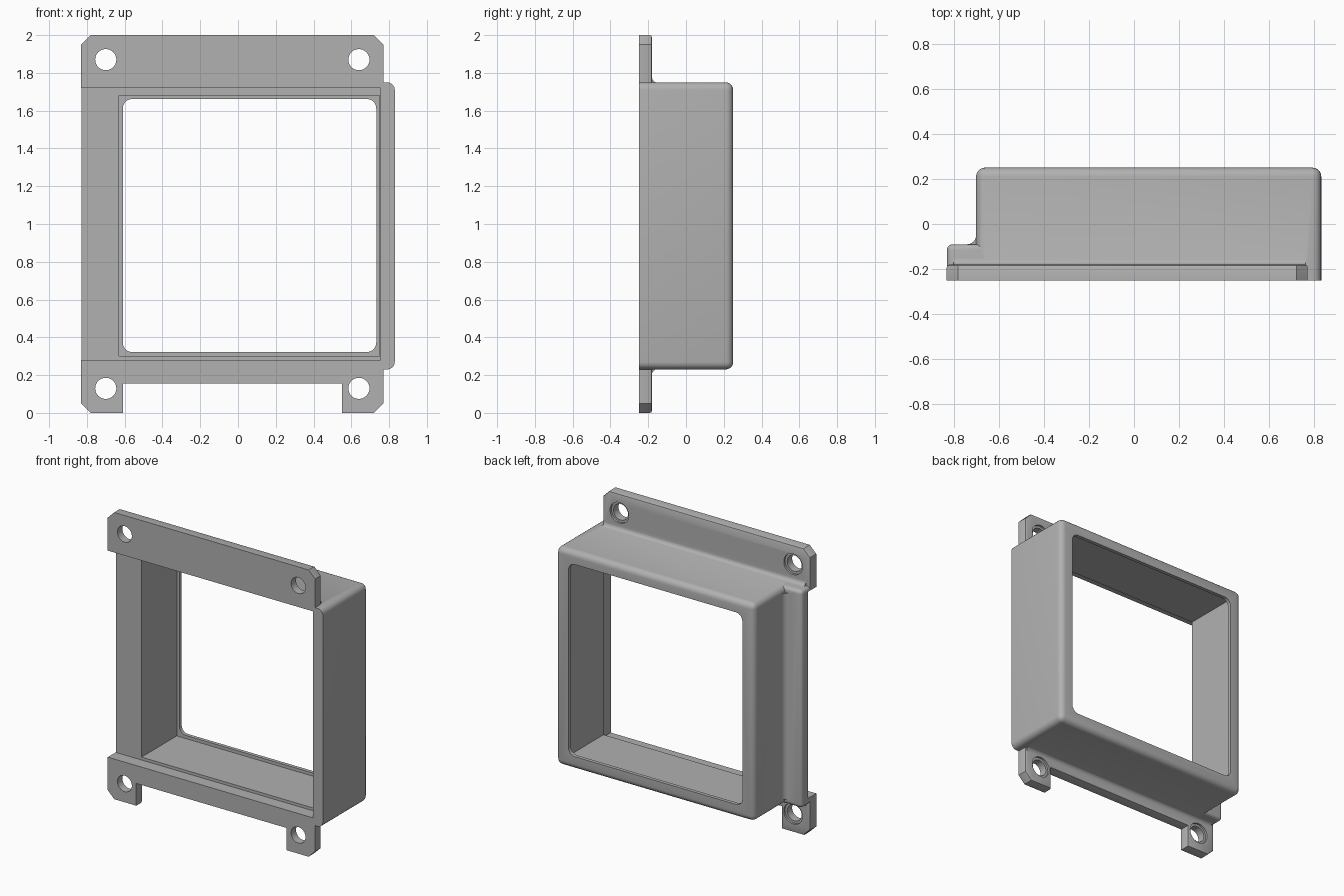
import bpy, bmesh, math

cube = bpy.data.objects.get("Cube")
if cube:
    bpy.data.objects.remove(cube, do_unlink=True)

gray = bpy.data.materials.new("medium_gray")
gray.use_nodes = True
colour = (0.44, 0.44, 0.44, 1)
gray.diffuse_color = colour
gray.node_tree.nodes["Principled BSDF"].inputs["Base Color"].default_value = colour

FRONT, BACK = -0.25, 0.25
PLATE_BACK, FLANGE_BACK = -0.18, -0.09
LEFT, RIGHT = -0.83, 0.83


def prism(name, points, axis, lo, hi, radius=0, pick=None, segments=5):
    """Extrude a 2D profile along an axis; round the edges chosen by pick."""
    place = {"x": lambda a, b, t: (t, a, b),
             "y": lambda a, b, t: (a, t, b),
             "z": lambda a, b, t: (a, b, t)}[axis]
    bm = bmesh.new()
    rings = [[bm.verts.new(place(a, b, t)) for a, b in points] for t in (lo, hi)]
    n = len(points)
    for i in range(n):
        j = (i + 1) % n
        bm.faces.new((rings[0][i], rings[0][j], rings[1][j], rings[1][i]))
    for ring in rings:
        bm.faces.new(ring)
    bmesh.ops.recalc_face_normals(bm, faces=bm.faces)
    if radius:
        edges = [e for e in bm.edges if pick(*(v.co for v in e.verts))]
        bmesh.ops.bevel(bm, geom=edges, offset=radius, segments=segments,
                        profile=0.5, affect="EDGES")
    mesh = bpy.data.meshes.new(name)
    bm.to_mesh(mesh)
    bm.free()
    mesh.materials.append(gray)
    ob = bpy.data.objects.new(name, mesh)
    bpy.context.collection.objects.link(ob)
    return ob


def box(name, x0, x1, y0, y1, z0, z1, radius=0, pick=None):
    return prism(name, [(x0, z0), (x1, z0), (x1, z1), (x0, z1)], "y", y0, y1, radius, pick)


def combine(target, other, operation):
    mod = target.modifiers.new(other.name, "BOOLEAN")
    mod.operation, mod.solver, mod.object = operation, "EXACT", other
    bpy.context.view_layer.objects.active = target
    bpy.ops.object.modifier_apply(modifier=mod.name)
    bpy.data.objects.remove(other, do_unlink=True)


def fillet(a, b, da, db, r, sink=0.01):
    """Concave corner profile, sunk slightly into both neighbours."""
    arc = [(a + da * r * (1 - math.cos(t)), b + db * r * (1 - math.sin(t)))
           for t in (math.pi / 2 * i / 6 for i in range(7))]
    return ([(a - da * sink, b - db * sink), (a - da * sink, arc[0][1])] + arc
            + [(arc[-1][0], b - db * sink)])


def circle(cx, cz, r):
    return [(cx + r * math.cos(math.tau * i / 32), cz + r * math.sin(math.tau * i / 32))
            for i in range(32)]


# Mounting plate with clipped corners and a notch between the lower tabs
c, px = 0.05, 0.77
outline = [(LEFT + c, 0), (-0.61, 0), (-0.61, 0.155), (0.55, 0.155), (0.55, 0), (px - c, 0),
           (px, c), (px, 2 - c), (px - c, 2), (LEFT + c, 2), (LEFT, 2 - c), (LEFT, c)]
frame = prism("mounting_frame", outline, "y", -0.30, PLATE_BACK, 0.012,
              lambda p, q: min(p.y, q.y) > PLATE_BACK - 0.001, 2)

# Deep housing, rounded everywhere but the front
combine(frame, box("housing", -0.70, RIGHT, -0.32, BACK, 0.23, 1.75, 0.04,
                   lambda p, q: max(p.y, q.y) > 0), "UNION")

# Side flange beside the housing
combine(frame, box("side_flange", LEFT + 0.001, -0.5, -0.34, FLANGE_BACK, 0.232, 1.748, 0.025,
                   lambda p, q: max(p.y, q.y) > -0.2 and min(p.x, q.x) < -0.8), "UNION")

# Concave blends from the housing to the plate and flange
for z, dz in ((1.748, 1), (0.232, -1)):
    combine(frame, prism("blend", fillet(PLATE_BACK, z, 1, dz, 0.03), "x", -0.80, 0.76), "UNION")
combine(frame, prism("side_blend", fillet(-0.70, FLANGE_BACK, -1, 1, 0.04), "z", 0.272, 1.708),
        "UNION")

# Flat front, then the shallow recess open at one side
combine(frame, box("front_trim", -1, 1, -0.5, FRONT, -0.1, 2.1), "DIFFERENCE")
combine(frame, box("recess", -1, 0.755, -0.4, -0.163, 0.28, 1.72), "DIFFERENCE")

# Inner cavity and the slightly smaller rounded rear opening
combine(frame, box("cavity", -0.63, 0.75, -0.42, 0.225, 0.30, 1.68), "DIFFERENCE")
combine(frame, box("rear_opening", -0.61, 0.732, 0.1, 0.4, 0.322, 1.662, 0.05,
                   lambda p, q: abs(p.y - q.y) > 0.1), "DIFFERENCE")

# Screw holes with an eased rim at the back
for x in (-0.70, 0.64):
    for z in (0.13, 1.87):
        combine(frame, prism("hole", circle(x, z, 0.056), "y", -0.4, -0.1), "DIFFERENCE")
        combine(frame, prism("hole_rim", circle(x, z, 0.072), "y", PLATE_BACK - 0.015, -0.12),
                "DIFFERENCE")

bpy.ops.object.select_all(action="DESELECT")
frame.select_set(True)
bpy.context.view_layer.objects.active = frame
bpy.ops.object.shade_smooth_by_angle(angle=math.radians(35))
